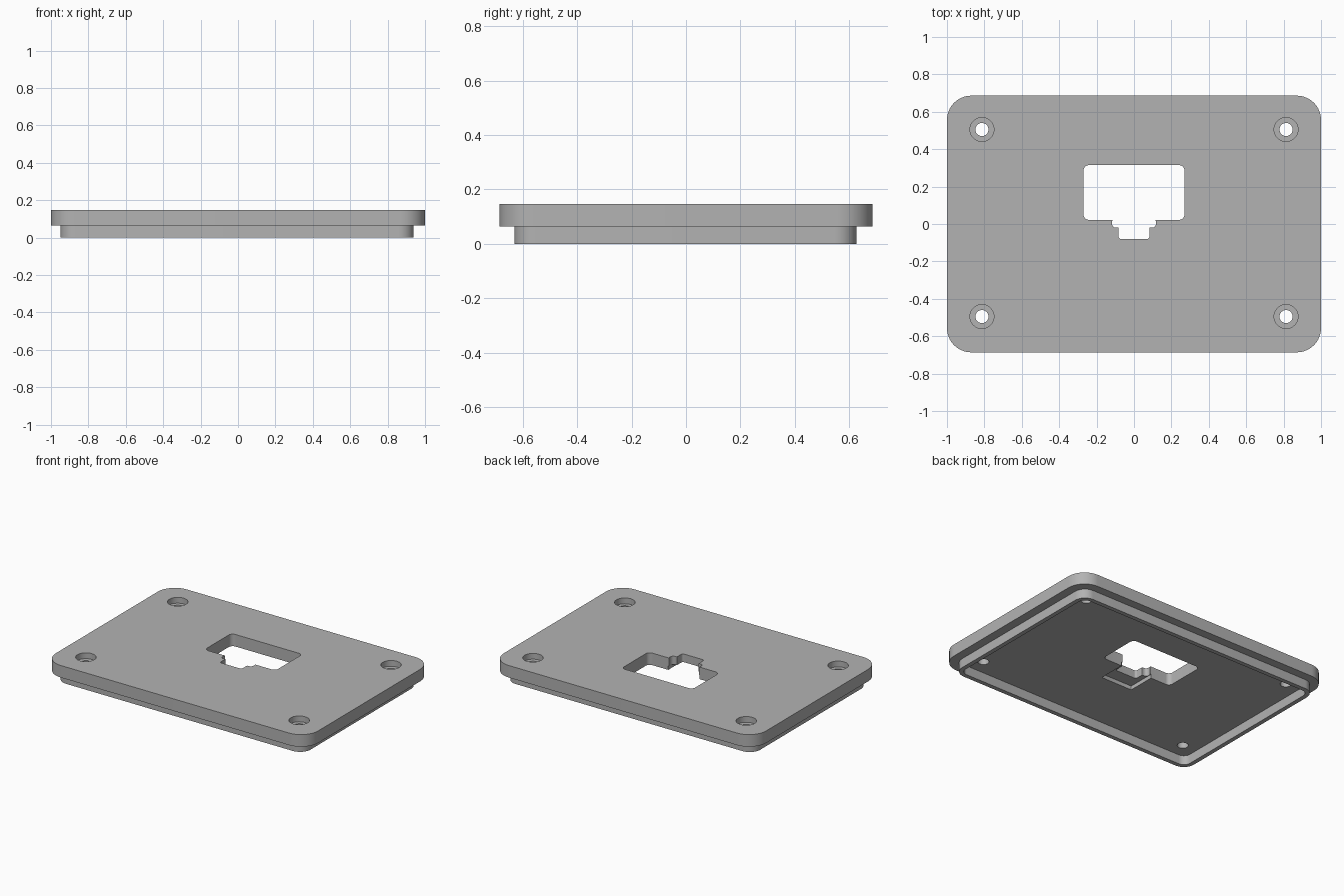
import bpy, bmesh, math

TOP = 0.147      # upper face of the plate
SPLIT = 0.064    # underside of the plate, top of the lip
LIP_X, LIP_Y = -0.005, -0.002   # centre of the lip

if "Cube" in bpy.data.objects:
    bpy.data.objects.remove(bpy.data.objects["Cube"])

grey = bpy.data.materials.new("plain_grey")
grey.use_nodes = True
colour = (0.45, 0.45, 0.45, 1)
grey.diffuse_color = colour
grey.node_tree.nodes["Principled BSDF"].inputs["Base Color"].default_value = colour


def prism(name, outline, z0, z1):
    """Extrude a closed outline between two heights."""
    bm = bmesh.new()
    face = bm.faces.new([bm.verts.new((x, y, z0)) for x, y in outline])
    ext = bmesh.ops.extrude_face_region(bm, geom=[face])
    verts = [g for g in ext["geom"] if isinstance(g, bmesh.types.BMVert)]
    bmesh.ops.translate(bm, vec=(0, 0, z1 - z0), verts=verts)
    bmesh.ops.recalc_face_normals(bm, faces=bm.faces)
    mesh = bpy.data.meshes.new(name)
    bm.to_mesh(mesh)
    bm.free()
    mesh.materials.append(grey)
    obj = bpy.data.objects.new(name, mesh)
    bpy.context.collection.objects.link(obj)
    return obj


def rounded(x0, x1, y0, y1, r, steps=10):
    """Outline of a rectangle with rounded corners."""
    pts = []
    corners = [(x1 - r, y1 - r), (x0 + r, y1 - r), (x0 + r, y0 + r), (x1 - r, y0 + r)]
    for i, (cx, cy) in enumerate(corners):
        for s in range(steps + 1):
            a = (i + s / steps) * math.pi / 2
            pts.append((cx + r * math.cos(a), cy + r * math.sin(a)))
    return pts


def circle(cx, cy, r, n=40):
    return [(cx + r * math.cos(math.tau * i / n), cy + r * math.sin(math.tau * i / n))
            for i in range(n)]


def combine(target, tool, operation="DIFFERENCE"):
    """Bake a boolean into the target and discard the tool."""
    tool.hide_render = True
    mod = target.modifiers.new("combine", "BOOLEAN")
    mod.object, mod.operation, mod.solver = tool, operation, "EXACT"
    bpy.context.view_layer.update()
    graph = bpy.context.evaluated_depsgraph_get()
    mesh = bpy.data.meshes.new_from_object(target.evaluated_get(graph))
    target.modifiers.clear()
    target.data = mesh
    bpy.data.objects.remove(tool)


# Plate with the stepped lip underneath
cover = prism("cover_plate", rounded(-1, 1, -0.686, 0.686, 0.13, 16), SPLIT, TOP)


def lip_outline(inset):
    hx, hy = 0.944 - inset, 0.629 - inset
    return rounded(LIP_X - hx, LIP_X + hx, LIP_Y - hy, LIP_Y + hy, 0.08 - inset)


combine(cover, prism("lip", lip_outline(0), 0, SPLIT + 0.02), "UNION")
combine(cover, prism("pocket", lip_outline(0.03), -0.1, SPLIT))

# Counterbored screw holes
for sx in (-1, 1):
    for y in (-0.495, 0.505):
        combine(cover, prism("hole", circle(sx * 0.813, y, 0.035), -0.1, 0.3))
        combine(cover, prism("counterbore", circle(sx * 0.813, y, 0.064), TOP - 0.04, 0.3))

# Large window and the stepped notch below it
combine(cover, prism("window", rounded(-0.27, 0.27, 0.022, 0.315, 0.03), -0.1, 0.3))
combine(cover, prism("notch_wide", rounded(-0.118, 0.118, -0.02, 0.03, 0.022), -0.1, 0.3))
combine(cover, prism("notch_narrow", rounded(-0.083, 0.083, -0.08, 0.1, 0.014), -0.1, 0.3))

# Shallow recess around the notch on the underside
combine(cover, prism("recess", rounded(-0.12, 0.12, -0.17, 0.05, 0.006, 3), -0.1, SPLIT + 0.027))

# Smooth shading with sharp edges kept
cover.data.name = "cover_plate"
bpy.ops.object.select_all(action="DESELECT")
cover.select_set(True)
bpy.context.view_layer.objects.active = cover
bpy.ops.object.shade_smooth_by_angle(angle=math.radians(30))
